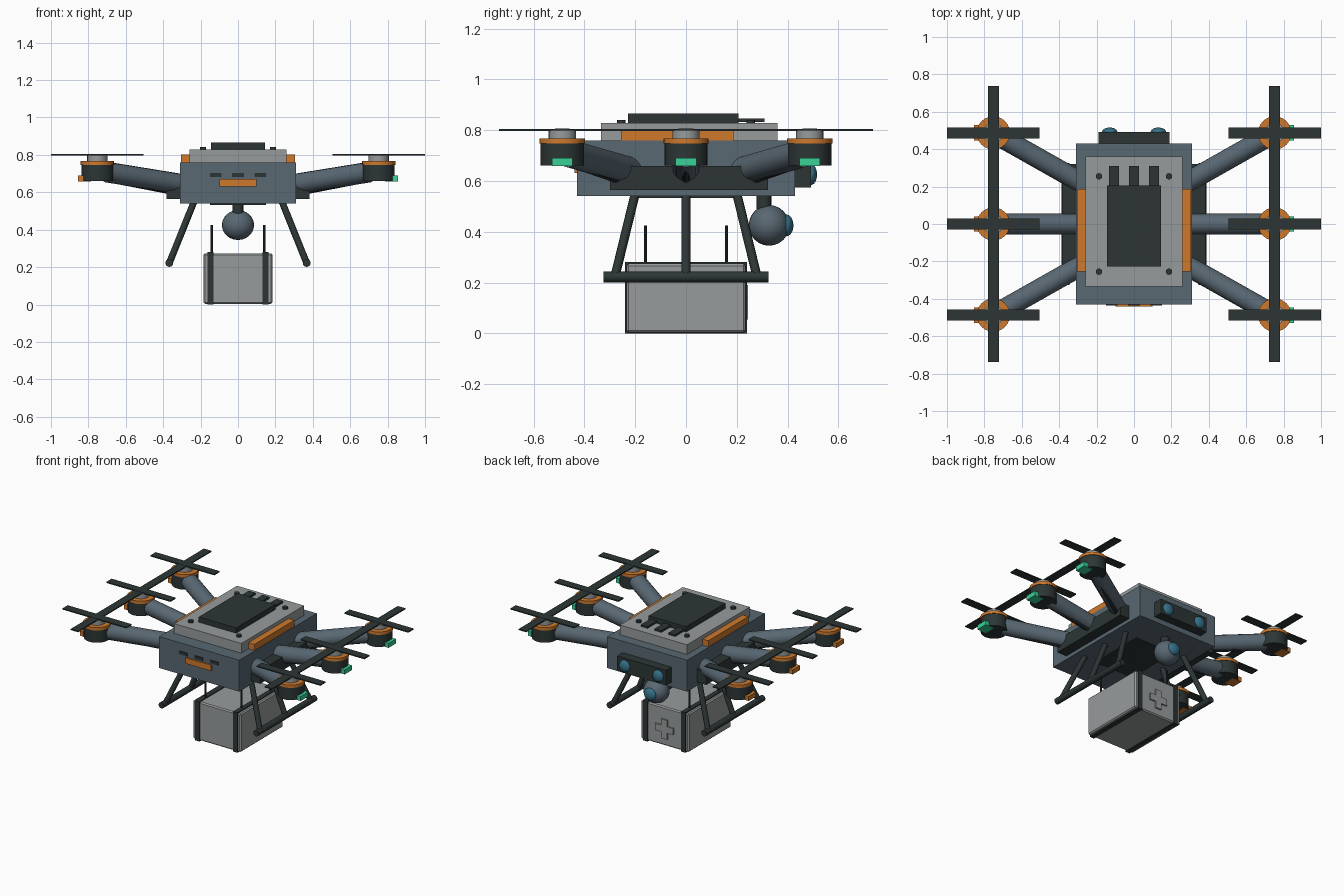
import bpy, math
from mathutils import Vector

if "Cube" in bpy.data.objects:
    bpy.data.objects.remove(bpy.data.objects["Cube"])


def mat(name, rgb):
    m = bpy.data.materials.new(name)
    m.diffuse_color = (*rgb, 1)
    m.use_nodes = True
    m.node_tree.nodes["Principled BSDF"].inputs["Base Color"].default_value = m.diffuse_color
    return m


SLATE = mat("slate blue", (0.10, 0.138, 0.17))
GREY = mat("light grey", (0.31, 0.33, 0.33))
DARK = mat("charcoal", (0.026, 0.036, 0.036))
ORANGE = mat("orange", (0.62, 0.19, 0.025))
GREEN = mat("signal green", (0.04, 0.64, 0.31))
TEAL = mat("lens teal", (0.035, 0.16, 0.24))


def finish(name, m, smooth=False):
    ob = bpy.context.object
    ob.name = name
    ob.data.materials.append(m)
    if smooth:
        bpy.ops.object.shade_smooth_by_angle(angle=math.radians(35))
    return ob


def box(name, m, x, y, z, bevel=0):
    """Box from (min, max) ranges."""
    bpy.ops.mesh.primitive_cube_add(size=1)
    ob = finish(name, m)
    for v in ob.data.vertices:
        v.co = [r[0] if c < 0 else r[1] for c, r in zip(v.co, (x, y, z))]
    if bevel:
        b = ob.modifiers.new("bevel", "BEVEL")
        b.width, b.segments = bevel, 1
    return ob


def rod(name, m, a, b, r, r2=None, sides=16):
    """Round bar between two points."""
    a, b = Vector(a), Vector(b)
    bpy.ops.mesh.primitive_cone_add(vertices=sides, radius1=r,
                                    radius2=r if r2 is None else r2,
                                    depth=(b - a).length, location=(a + b) / 2)
    bpy.context.object.rotation_euler = (b - a).to_track_quat("Z", "Y").to_euler()
    return finish(name, m, True)


def ball(name, m, loc, size):
    bpy.ops.mesh.primitive_uv_sphere_add(segments=24, ring_count=12, radius=1, location=loc)
    bpy.context.object.scale = size
    return finish(name, m, True)


# Body, lid and top pad
box("body", SLATE, (-.31, .31), (-.43, .43), (.54, .76))
box("lid", GREY, (-.26, .26), (-.335, .36), (.76, .828))
box("top_pad", DARK, (-.145, .145), (-.228, .206), (.828, .865))
box("belly_plate", DARK, (-.15, .15), (-.2, .2), (.533, .545))
for x in (-.107, 0, .107):
    box("pad_fin", DARK, (x - .026, x + .026), (.2, .31), (.833, .846))
for x in (-.187, .187):
    for y in (-.255, .255):
        rod("lid_screw", DARK, (x, y, .82), (x, y, .841), .017)

# Front slits and badge bar
for x in (-.12, 0, .12):
    box("front_slit", DARK, (x - .031, x + .031), (-.437, -.425), (.683, .703))
box("front_bar", ORANGE, (-.1, .1), (-.44, -.425), (.632, .672))

# Rear sensor bar with two lenses
box("sensor_bar", DARK, (-.19, .19), (.43, .492), (.575, .68))
for x in (-.13, .13):
    ball("sensor_lens", TEAL, (x, .492, .625), (.041, .024, .041))

# Camera ball on its neck
rod("camera_neck", DARK, (0, .307, .47), (0, .307, .545), .029)
ball("camera_ball", SLATE, (0, .327, .425), (.086, .08, .08))
ball("camera_lens", TEAL, (0, .395, .425), (.045, .028, .043))

for s in (-1, 1):
    # Side trims, arm mounts
    box("side_trim", ORANGE, sorted((s * .26, s * .305)), (-.255, .188), (.76, .803))
    box("arm_mount", DARK, sorted((s * .3, s * .383)), (-.3, .322), (.565, .658))

    # Arms, motors and rotors
    for k in (-1, 0, 1):
        hx, hy = s * .752, k * .487
        rod("arm", SLATE, (s * .27, k * .215, .638), (hx - s * .05, hy - k * .028, .708), .055)
        rod("arm_cable", DARK, (s * .33, k * .25, .60), (hx - s * .05, hy - k * .028, .672), .017, sides=8)
        rod("motor", DARK, (hx, hy, .66), (hx, hy, .747), .085, sides=24)
        rod("motor_ring", ORANGE, (hx, hy, .747), (hx, hy, .767), .089, sides=24)
        rod("motor_cap", GREY, (hx, hy, .767), (hx, hy, .8), .054, sides=24)
        box("rotor_blade_x", DARK, (hx - .248, hx + .248), (hy - .029, hy + .029), (.798, .806))
        box("rotor_blade_y", DARK, (hx - .029, hx + .029), (hy - .25, hy + .25), (.797, .805))
        box("signal_light", GREEN if s > 0 else ORANGE, sorted((s * .785, s * .856)),
            (hy - .041, hy + .041), (.658, .69))

    # Landing skids and struts
    rod("skid", DARK, (s * .367, -.325, .222), (s * .367, .325, .222), .021)
    for k in (-1, 0, 1):
        rod("skid_strut", DARK, (s * .235, k * .2, .55), (s * .367, k * .28, .222), .018, sides=12)

    # Cargo straps and hanging lines
    box("cargo_strap", DARK, sorted((s * .13, s * .164)), (-.24, .24), (0, .28))
    for y in (-.16, .16):
        rod("hang_line", DARK, (s * .14, y, .27), (s * .14, y, .425), .006, sides=8)

# Cargo box with raised cross on the back
box("cargo_box", GREY, (-.185, .185), (-.235, .235), (.004, .274), .008)
box("cross_upright", GREY, (-.024, .024), (.23, .245), (.055, .19))
box("cross_bar", GREY, (-.07, .07), (.23, .2445), (.1, .146))
